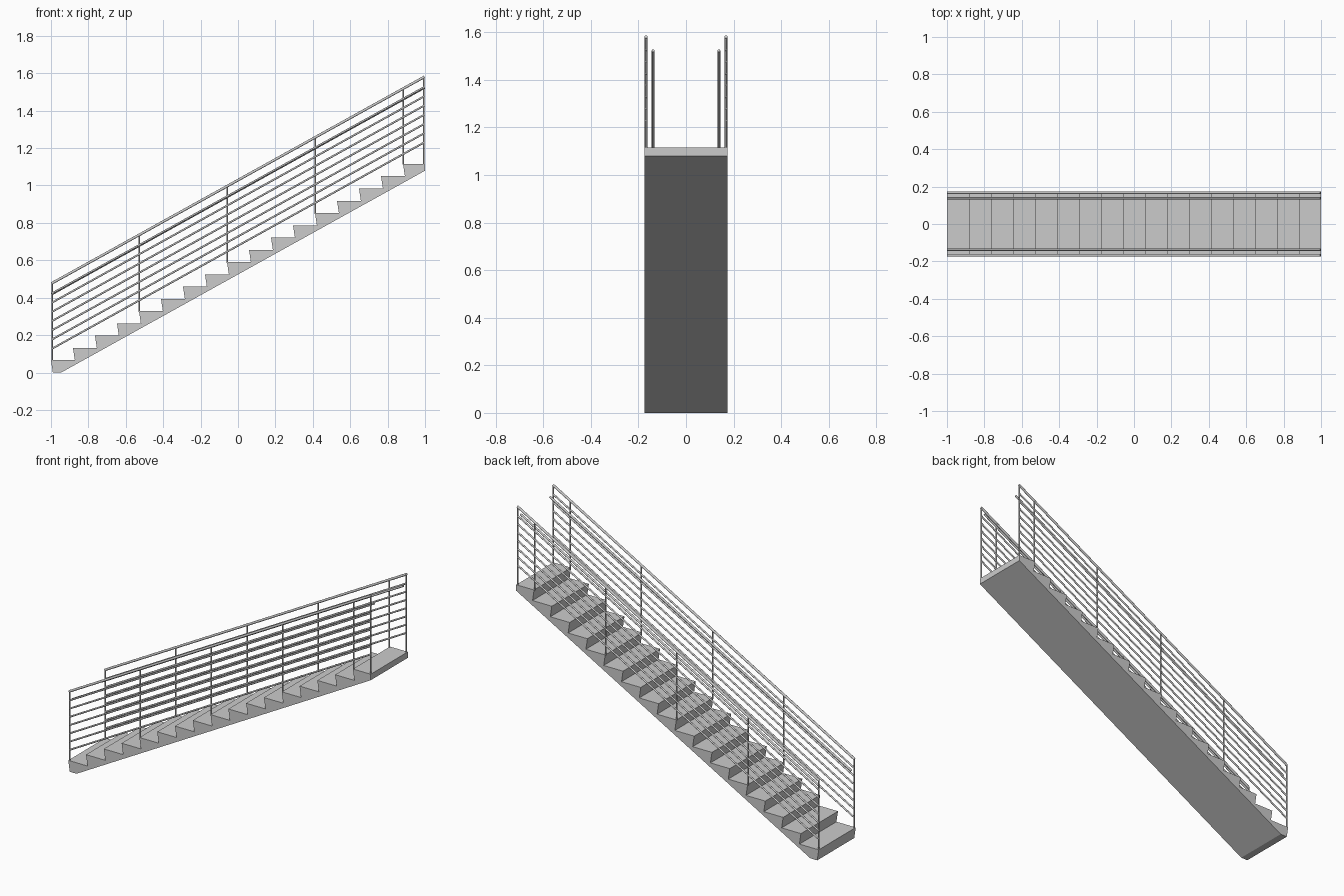
import bpy, bmesh, math
from mathutils import Vector

if "Cube" in bpy.data.objects:
    bpy.data.objects.remove(bpy.data.objects["Cube"])

STEPS, W = 17, 0.175
RUN, RISE, NOSE = 2 / 17, 1.115 / 17, 0.01
SLOPE = RISE / RUN
RAIL_SLOPE = SLOPE * 0.994

grey = bpy.data.materials.new("light grey")
grey.diffuse_color = (0.6, 0.6, 0.6, 1)
grey.use_nodes = True
grey.node_tree.nodes["Principled BSDF"].inputs["Base Color"].default_value = grey.diffuse_color


def finish(name, bm):
    bmesh.ops.recalc_face_normals(bm, faces=bm.faces)
    me = bpy.data.meshes.new(name)
    bm.to_mesh(me)
    bm.free()
    me.materials.append(grey)
    ob = bpy.data.objects.new(name, me)
    bpy.context.collection.objects.link(ob)
    return ob


def bar(bm, a, b, r, sides=16):
    a, b = Vector(a), Vector(b)
    d = b - a
    m = d.to_track_quat('Z', 'Y').to_matrix().to_4x4()
    m.translation = (a + b) / 2
    bmesh.ops.create_cone(bm, cap_ends=True, segments=sides, radius1=r,
                          radius2=r, depth=d.length, matrix=m)


def smooth(ob):
    bpy.ops.object.select_all(action='DESELECT')
    ob.select_set(True)
    bpy.context.view_layer.objects.active = ob
    bpy.ops.object.shade_smooth_by_angle(angle=math.radians(40))


# stair flight: sawtooth profile with raked risers, extruded across the width
prof = []
for i in range(STEPS):
    x = -1 + i * RUN
    prof += [(x + NOSE, i * RISE), (x, (i + 1) * RISE)]
prof += [(1, STEPS * RISE), (1, 1.079), (-0.945, 0)]
bm = bmesh.new()
face = bm.faces.new([bm.verts.new((x, -W, z)) for x, z in prof])
ext = bmesh.ops.extrude_face_region(bm, geom=[face])
bmesh.ops.translate(bm, vec=(0, 2 * W, 0),
                    verts=[v for v in ext['geom'] if isinstance(v, bmesh.types.BMVert)])
finish("stair_flight", bm)


def sloped(bm, y, z0, r):
    bar(bm, (-0.997, y, z0), (0.997, y, z0 + 1.994 * RAIL_SLOPE), r)


for side, s in (("front", -1), ("back", 1)):
    y = s * 0.168
    # posts every fourth nosing, plus one at the top end
    bm = bmesh.new()
    for x, n in ((-0.995, 1), (-1 + 4 * RUN, 5), (-1 + 8 * RUN, 9),
                 (-1 + 12 * RUN, 13), (-1 + 16 * RUN, 17), (0.993, 17)):
        bar(bm, (x + 0.001, y, n * RISE - 0.004),
            (x + 0.001, y, 0.475 + (x + 1) * RAIL_SLOPE), 0.0042)
    smooth(finish(side + "_posts", bm))
    # top rail
    bm = bmesh.new()
    sloped(bm, y, 0.476, 0.007)
    smooth(finish(side + "_top_rail", bm))
    # infill rails
    bm = bmesh.new()
    for i in range(7):
        sloped(bm, y, 0.126 + i * 0.0493, 0.005)
    smooth(finish(side + "_infill_rails", bm))
    # inner grab rail
    bm = bmesh.new()
    sloped(bm, s * 0.138, 0.418, 0.006)
    smooth(finish(side + "_grab_rail", bm))
